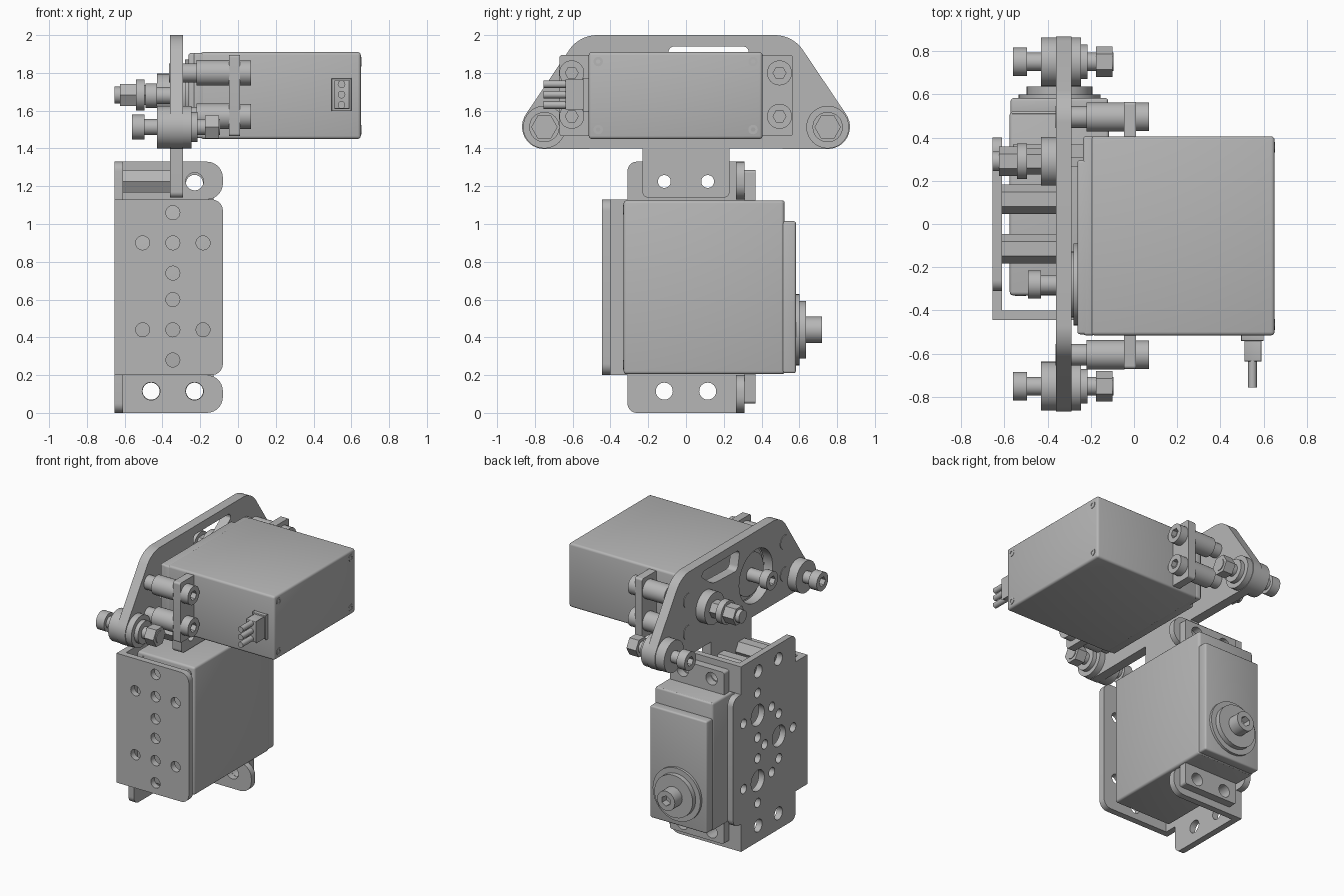
import bpy, bmesh, math

if "Cube" in bpy.data.objects:
    bpy.data.objects.remove(bpy.data.objects["Cube"])

grey = bpy.data.materials.new("plain grey")
grey.diffuse_color = (0.47, 0.47, 0.47, 1)
grey.use_nodes = True
grey.node_tree.nodes["Principled BSDF"].inputs["Base Color"].default_value = grey.diffuse_color

# Frames: map a profile (u, v) and depth n to world space
def AX(u, v, n): return (n, u, v)                       # profile in y-z, depth along x
def AY(u, v, n): return (u, n, v)                       # profile in x-z, depth along y
def LOWER(u, v, n): return (-0.345 + v, n, 0.44 + u)    # lower servo, shaft towards +y
def UPPER(u, v, n): return (0.32 - n, -0.28 + u, 1.68 + v)  # upper servo, shaft towards -x


def finish(name, bm):
    bmesh.ops.recalc_face_normals(bm, faces=bm.faces)
    me = bpy.data.meshes.new(name)
    bm.to_mesh(me)
    bm.free()
    me.materials.append(grey)
    me.shade_smooth()
    me.set_sharp_from_angle(angle=math.radians(32))
    ob = bpy.data.objects.new(name, me)
    bpy.context.collection.objects.link(ob)
    return ob


def arc(cu, cv, r, a0, a1, n=12):
    return [(cu + r * math.cos(math.radians(a0 + (a1 - a0) * i / n)),
             cv + r * math.sin(math.radians(a0 + (a1 - a0) * i / n))) for i in range(n + 1)]


def circle(u, v, r, n=32):
    return arc(u, v, r, 0, 360, n)[:-1]


def rounded(pts):
    """Outline from (u, v, corner radius)."""
    out = []
    for i, (u, v, r) in enumerate(pts):
        if not r:
            out.append((u, v))
            continue
        ends = []
        for q in (pts[i - 1], pts[(i + 1) % len(pts)]):
            d = math.hypot(q[0] - u, q[1] - v)
            ends.append((u + (q[0] - u) * r / d, v + (q[1] - v) * r / d))
        for k in range(9):
            t = k / 8
            w = ((1 - t) ** 3 + 1.35 * t * (1 - t) ** 2, t ** 3 + 1.35 * t * t * (1 - t))
            c = 1 - w[0] - w[1]
            out.append(tuple(w[0] * ends[0][j] + w[1] * ends[1][j] + c * (u, v)[j] for j in (0, 1)))
    return out


def rect(u0, u1, v0, v1, r=0):
    return rounded([(u0, v0, r), (u1, v0, r), (u1, v1, r), (u0, v1, r)])


def prism(name, frame, outline, lo, hi, holes=()):
    """Extruded filled outline with through holes."""
    cu = bpy.data.curves.new(name, 'CURVE')
    cu.dimensions, cu.fill_mode, cu.extrude = '2D', 'BOTH', (hi - lo) / 2
    for loop in [outline, *holes]:
        sp = cu.splines.new('POLY')
        sp.points.add(len(loop) - 1)
        for p, (u, v) in zip(sp.points, loop):
            p.co = (u, v, 0, 1)
        sp.use_cyclic_u = True
    tmp = bpy.data.objects.new("tmp", cu)
    bpy.context.collection.objects.link(tmp)
    me = bpy.data.meshes.new_from_object(tmp.evaluated_get(bpy.context.evaluated_depsgraph_get()))
    bm = bmesh.new()
    bm.from_mesh(me)
    bpy.data.objects.remove(tmp)
    bpy.data.curves.remove(cu)
    bpy.data.meshes.remove(me)
    bmesh.ops.remove_doubles(bm, verts=bm.verts, dist=1e-5)
    for v in bm.verts:
        v.co = frame(v.co.x, v.co.y, v.co.z + (lo + hi) / 2)
    return finish(name, bm)


def box(name, frame, u0, u1, v0, v1, n0, n1, bevel=0.012):
    bm = bmesh.new()
    bmesh.ops.create_cube(bm, size=1)
    for v in bm.verts:
        x, y, z = v.co + type(v.co)((0.5, 0.5, 0.5))
        v.co = frame(u0 + x * (u1 - u0), v0 + y * (v1 - v0), n0 + z * (n1 - n0))
    if bevel:
        bmesh.ops.bevel(bm, geom=bm.edges[:], offset=bevel, segments=3, profile=0.5, affect='EDGES')
    return finish(name, bm)


def rod(name, frame, u, v, r, lo, hi, sides=32, bore=0, bore_sides=32):
    holes = [circle(u, v, bore, bore_sides)] if bore else []
    return prism(name, frame, circle(u, v, r, sides), lo, hi, holes)


def cap_head(name, frame, u, v, r, base, tip):
    """Socket head: solid base and a ring with a hexagonal recess."""
    mid = base + (tip - base) * 0.4
    rod(name + "_base", frame, u, v, r, *sorted((base, mid)))
    rod(name + "_socket", frame, u, v, r, *sorted((mid, tip)), bore=r * 0.52, bore_sides=6)


EARS = [(l, w) for l in (-0.325, 0.775) for w in (-0.115, 0.115)]

def servo(name, F, top):
    box(name + "_body", F, -0.235, 0.685, -0.23, 0.23, -0.33, 0.52, 0.016)
    box(name + "_upper_case", F, -0.235, 0.685, -0.225, 0.225, 0.50, top)
    box(name + "_gear_cover", F, -0.23, 0.575, -0.225, 0.225, 0.50, 0.582)
    prism(name + "_mounting_ears", F, rect(-0.39, 0.845, -0.215, 0.215, 0.015), 0.31, 0.367,
          [circle(l, w, 0.045) for l, w in EARS])
    for l in (-0.185, 0.635):
        for w in (-0.18, 0.18):
            rod(name + "_case_screw", F, l, w, 0.025, -0.333, -0.32, 24, 0.013, 6)
    rod(name + "_shaft_collar", F, 0, 0, 0.19, 0.52, 0.60)
    rod(name + "_horn", F, 0, 0, 0.152, 0.58, 0.635, 40)


# Lower servo with its shaft screw
servo("lower_servo", LOWER, 0.522)
cap_head("lower_shaft_screw", LOWER, 0, 0, 0.07, 0.635, 0.72)

# Upper servo, shaft screw and cable plug
servo("upper_servo", UPPER, 0.555)
rod("upper_shaft_screw", AX, -0.28, 1.68, 0.045, -0.45, -0.29)
cap_head("upper_shaft_screw_head", AX, -0.28, 1.68, 0.065, -0.43, -0.49)
box("cable_plug", AY, 0.495, 0.60, 1.60, 1.77, -0.54, -0.50, 0.004)
box("cable_plug_tip", AY, 0.51, 0.59, 1.61, 1.76, -0.635, -0.53, 0.004)
for z in (1.63, 1.685, 1.74):
    rod("cable_wire", AY, 0.548, z, 0.02, -0.755, -0.62, 20)

# Upper mounting plate
half = arc(0.75, 1.515, 0.118, -90, 35.5) + arc(0.47, 1.82, 0.18, 35.5, 90)
tab = [(-0.23, 1.40, 0), (-0.23, 1.14, 0.03), (0.23, 1.14, 0.03), (0.23, 1.40, 0)]
tab = rounded(tab)
plate = tab + half + [(-u, v) for u, v in reversed(half)]
slot = rounded([(-0.10, 1.94, 0.04), (0.34, 1.94, 0.04), (0.33, 1.90, 0.01),
                (0.21, 1.81, 0.04), (-0.07, 1.80, 0.03)])
prism("upper_plate", AX, plate, -0.36, -0.29,
      [slot, circle(-0.28, 1.68, 0.19, 40), circle(-0.115, 1.225, 0.034), circle(0.115, 1.225, 0.034)])

# Standoffs and bolts that hold the upper servo
for l, w in EARS:
    y, z = l - 0.28, w + 1.685
    rod("servo_bolt_shank", AX, y, z, 0.05, -0.364, -0.21)
    rod("servo_standoff", AX, y, z, 0.068, -0.22, -0.045)
    cap_head("servo_bolt_head", AX, y, z, 0.066, 0.01, 0.07)

# Pivot bolts at both ends of the plate
for y in (-0.75, 0.75):
    for lo, hi in ((-0.43, -0.36), (-0.29, -0.245)):
        rod("pivot_washer", AX, y, 1.513, 0.113, lo, hi)
    rod("pivot_boss", AX, y, 1.513, 0.08, -0.25, -0.215)
    rod("pivot_shank", AX, y, 1.513, 0.042, -0.51, -0.095)
    cap_head("pivot_head", AX, y, 1.513, 0.066, -0.495, -0.56)
    rod("pivot_nut", AX, y, 1.513, 0.07, -0.175, -0.10, 6)

# Pivot stud with washer and nuts
rod("stud_washer", AX, 0.29, 1.683, 0.113, -0.43, -0.36)
rod("stud_shank", AX, 0.29, 1.683, 0.045, -0.655, -0.30)
rod("stud_nut_inner", AX, 0.29, 1.683, 0.062, -0.495, -0.43, 6)
rod("stud_collar", AX, 0.29, 1.683, 0.083, -0.54, -0.495)
rod("stud_nut_outer", AX, 0.29, 1.683, 0.068, -0.625, -0.54, 6)

# Servo bracket: back plate
steps = [(-0.445, 0.20, 0), (-0.31, 0.20, 0), (-0.31, 0, 0.05), (0.31, 0, 0), (0.31, 0.20, 0),
         (0.40, 0.20, 0.06), (0.40, 1.13, 0.06), (0.31, 1.13, 0), (0.31, 1.33, 0),
         (-0.31, 1.33, 0.05), (-0.31, 1.13, 0), (-0.445, 1.13, 0)]
holes = [circle(y, z, 0.045) for y in (-0.115, 0.115) for z in (0.115, 1.225)]
for y, z in ((0.12, 0.91), (-0.12, 0.67), (0.12, 0.44)):
    holes.append(circle(y, z, 0.075))
    holes += [circle(*p, 0.033, 24) for p in
              ((y - 0.16, z), (y + 0.16, z), (y, z - 0.16), (y, z + 0.16))]
prism("bracket_back_plate", AX, rounded(steps), -0.655, -0.61, holes)

# Servo bracket: front flange
dots = [(-0.345, z) for z in (0.28, 0.44, 0.60, 0.74, 0.90, 1.06)]
dots += [(x, z) for x in (-0.505, -0.185) for z in (0.44, 0.90)]
prism("bracket_front_flange", AY,
      rounded([(-0.655, 0.20, 0), (-0.08, 0.20, 0.06), (-0.08, 1.13, 0.06), (-0.655, 1.13, 0)]),
      -0.445, -0.40, [circle(x, z, 0.037, 24) for x, z in dots])

# Servo bracket: ear tabs below and above, with hexagonal spacers to the upper plate
for z in (0, 1.13):
    prism("bracket_ear_tab", AY,
          rounded([(-0.655, z, 0), (-0.08, z, 0.085), (-0.08, z + 0.20, 0.085), (-0.655, z + 0.20, 0)]),
          0.265, 0.31, [circle(x, z + (0.115 if z == 0 else 0.095), 0.047) for x in (-0.46, -0.23)])
for y in (-0.115, 0.115):
    rod("hex_spacer", AX, y, 1.225, 0.068, -0.61, -0.36, 6, 0.034)
